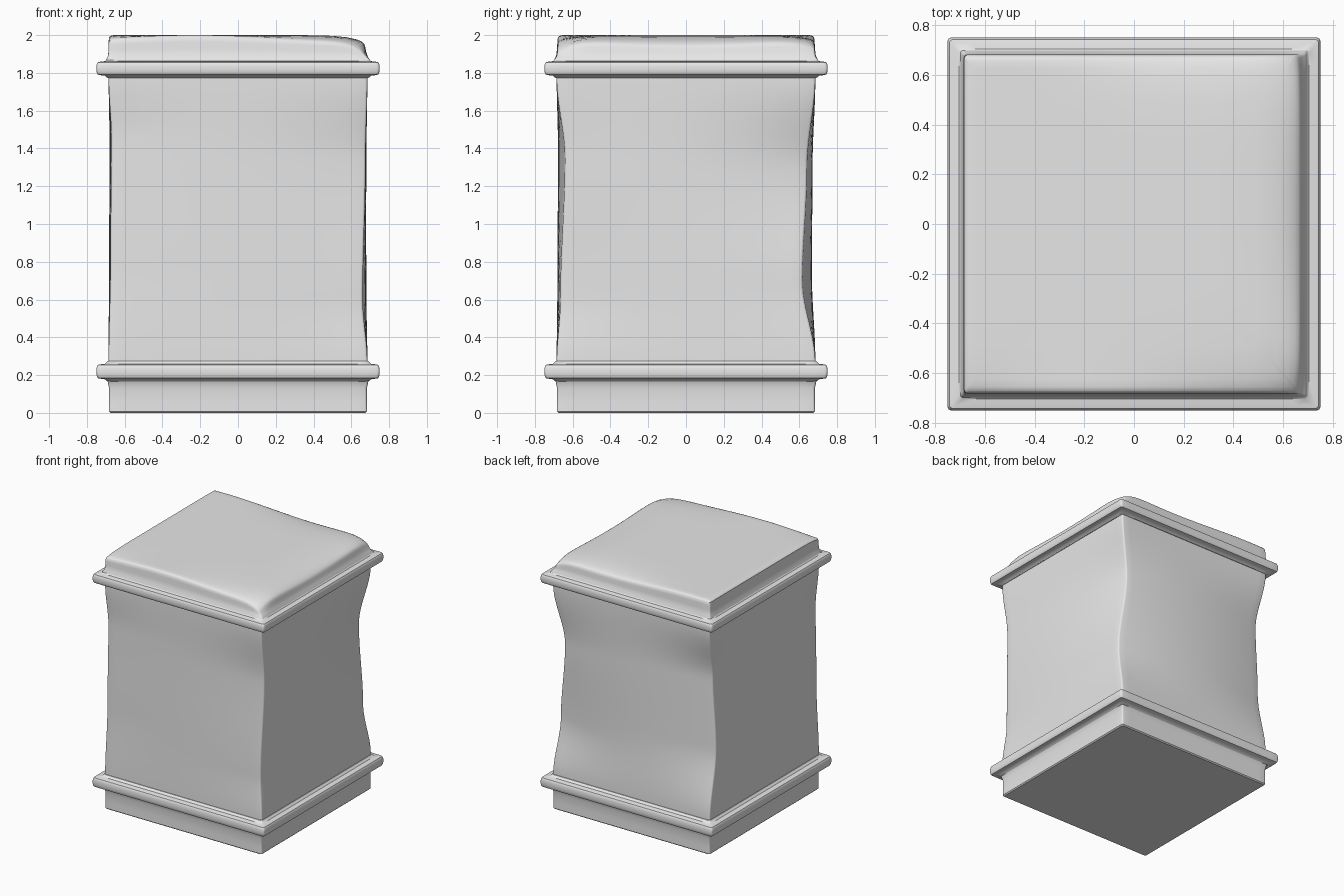
import bpy
import bmesh
import math

cube = bpy.data.objects.get("Cube")
if cube:
    bpy.data.objects.remove(cube, do_unlink=True)

stone = bpy.data.materials.new("pale grey stone")
stone.use_nodes = True
stone.diffuse_color = (0.8, 0.8, 0.8, 1)
stone.node_tree.nodes["Principled BSDF"].inputs["Base Color"].default_value = (0.8, 0.8, 0.8, 1)

SIDE = 24
HALF = 0.685


def square_ring(half, radius):
    """Points around a square with softened corners."""
    points = []
    for q in range(4):
        a = q * math.pi / 2
        c, s = math.cos(a), math.sin(a)
        flat = half - radius
        side = [(half, -flat + 2 * flat * i / SIDE) for i in range(SIDE + 1)]
        side += [(flat + radius * math.cos(t), flat + radius * math.sin(t))
                 for t in (math.pi / 8, math.pi / 4, 3 * math.pi / 8)]
        points += [(x * c - y * s, x * s + y * c) for x, y in side]
    return points


def loft(name, rows, radius, warp=None):
    """Stack square rings given as (height, half width) and close both ends."""
    bm = bmesh.new()
    rings = []
    for z, half in rows:
        ring = []
        for x, y in square_ring(half, min(radius, half / 2)):
            ring.append(bm.verts.new(warp(x, y, z) if warp else (x, y, z)))
        rings.append(ring)
    for low, high in zip(rings, rings[1:]):
        for i in range(len(low)):
            j = (i + 1) % len(low)
            bm.faces.new((low[i], low[j], high[j], high[i]))
    bm.faces.new(rings[0][::-1])
    bm.faces.new(rings[-1])
    mesh = bpy.data.meshes.new(name)
    bm.to_mesh(mesh)
    bm.free()
    mesh.materials.append(stone)
    obj = bpy.data.objects.new(name, mesh)
    bpy.context.collection.objects.link(obj)
    bpy.ops.object.select_all(action="DESELECT")
    obj.select_set(True)
    bpy.context.view_layer.objects.active = obj
    bpy.ops.object.shade_smooth_by_angle(angle=math.radians(35))
    return obj


def blend(keys, z):
    """Smoothly interpolate (height, dx, dy) keys."""
    for (z0, *a), (z1, *b) in zip(keys, keys[1:]):
        if z <= z1:
            t = max(0, (z - z0) / (z1 - z0))
            t = t * t * (3 - 2 * t)
            return [p + (q - p) * t for p, q in zip(a, b)]
    return keys[-1][1:]


# Wear of each vertical corner: height, inward x, inward y
WEAR = {
    (1, 1): [(0.27, 0, 0), (0.7, 0.02, 0.07), (1.3, 0.075, 0.045), (1.77, 0, 0)],
    (-1, 1): [(0.27, 0, 0), (0.8, 0.005, 0.085), (1.35, 0.03, 0.08), (1.77, 0, 0)],
    (1, -1): [(0.27, 0, 0), (0.6, 0.025, 0.02), (1.35, 0.01, 0.045), (1.77, 0, 0)],
    (-1, -1): [(0.27, 0, 0), (0.8, 0.01, 0.015), (1.45, 0.015, 0.02), (1.77, 0, 0)],
}


def worn_body(x, y, z):
    px, py = x, y
    for (sx, sy), keys in WEAR.items():
        dx, dy = blend(keys, z)
        w = max(0, (1 + sx * x / HALF) * (1 + sy * y / HALF) / 4) ** 3
        px -= sx * dx * w
        py -= sy * dy * w
    return px, py, z


def worn_cap(x, y, z):
    lift = max(0, (z - 1.88) / 0.12)
    edge_x = max(0, x / HALF) ** 8
    edge_y = max(0, abs(y) / HALF) ** 8
    drop = edge_x * (0.035 + 0.02 * math.cos(3 * y))
    drop += edge_y * 0.015 * (1 + math.sin(4 * x + y))
    drop += 0.035 * edge_x * edge_y
    inset = lift * edge_x * (0.015 + 0.015 * edge_y)
    return x - inset, y * (1 - 0.008 * lift), z - drop * lift


# Plinth below the lower moulding
loft("base", [(0, 0.675), (0.008, 0.683), (0.06, 0.682), (0.13, 0.682),
              (0.165, 0.69), (0.19, 0.705)], 0.012)


# Rounded mouldings around the bottom and top
def moulding(name, low, high):
    rows = [(low - 0.012, 0.69), (low, 0.705), (low + 0.003, 0.728)]
    mid, reach = (low + high) / 2, (high - low) / 2 - 0.003
    for i in range(9):
        a = math.pi * (i / 8 - 0.5)
        rows.append((mid + reach * math.sin(a), 0.73 + 0.02 * math.cos(a) ** 0.5
                     if 0 < i < 8 else 0.73))
    rows += [(high, 0.705), (high + 0.015, 0.69)]
    loft(name, rows, 0.015)


moulding("lower_moulding", 0.178, 0.26)
moulding("upper_moulding", 1.785, 1.862)

# Worn shaft with hollowed corners
loft("shaft", [(0.24 + 1.56 * i / 40, HALF) for i in range(41)], 0.012, worn_body)

# Top slab with uneven, broken edges
loft("cap", [(1.84, 0.705), (1.87, 0.698), (1.89, 0.688), (1.93, 0.685), (1.965, 0.685),
             (1.988, 0.683), (1.996, 0.676), (2.0, 0.66), (2.0, 0.63), (2.0, 0.58),
             (2.0, 0.5), (2.0, 0.35)], 0.012, worn_cap)
